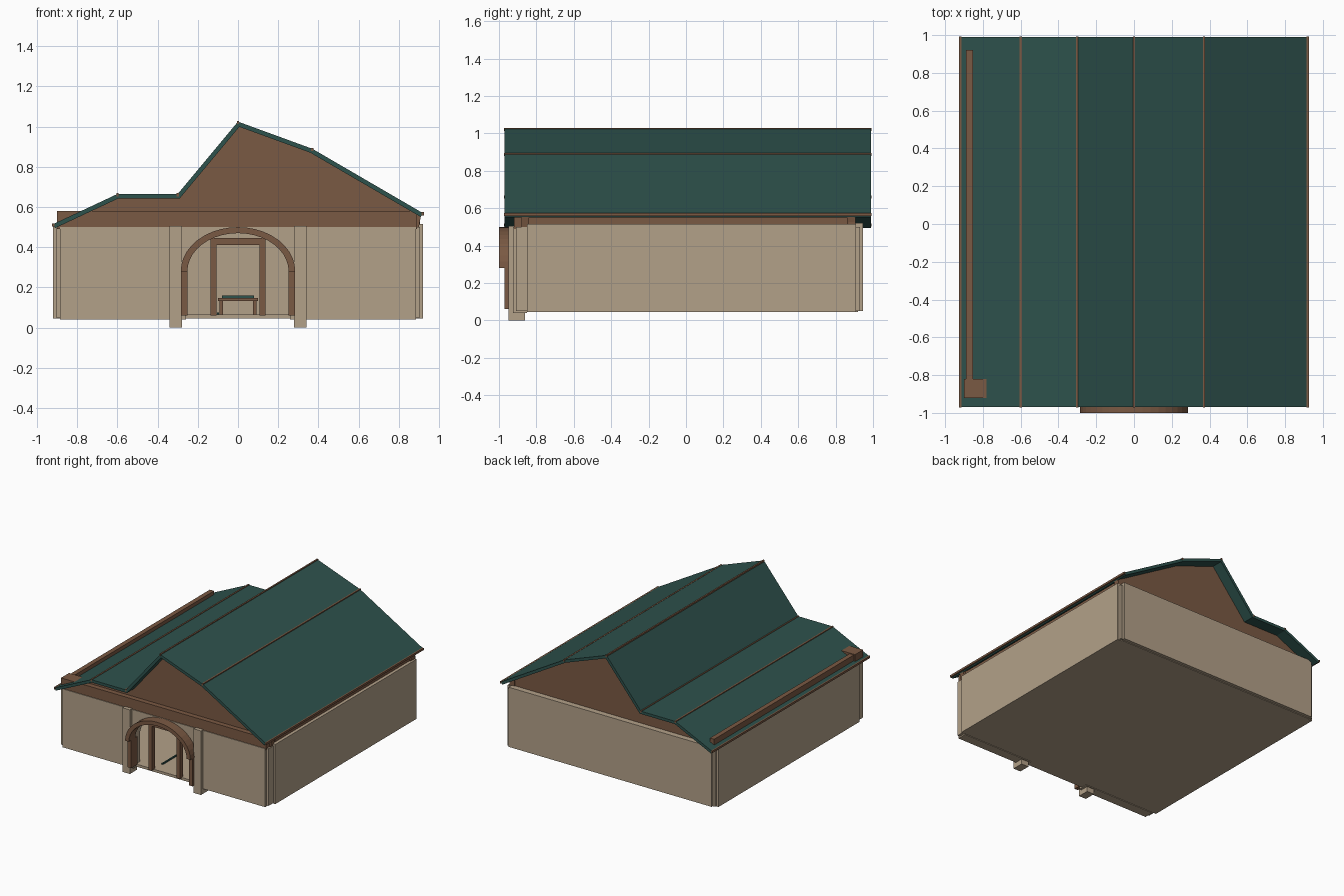
import bpy, bmesh, math
from mathutils import Vector

if "Cube" in bpy.data.objects:
    bpy.data.objects.remove(bpy.data.objects["Cube"], do_unlink=True)


def material(name, rgb):
    m = bpy.data.materials.new(name)
    m.use_nodes = True
    m.diffuse_color = (*rgb, 1)
    m.node_tree.nodes["Principled BSDF"].inputs["Base Color"].default_value = (*rgb, 1)
    return m


PLASTER = material("beige plaster", (0.45, 0.355, 0.25))
WOOD = material("brown wood", (0.195, 0.1, 0.056))
GREEN = material("dark green roofing", (0.027, 0.084, 0.073))


def prism(name, profile, y0, y1, mat):
    """Extrude an (x, z) outline along y."""
    bm = bmesh.new()
    face = bm.faces.new([bm.verts.new((x, y0, z)) for x, z in profile])
    top = bmesh.ops.extrude_face_region(bm, geom=[face])["geom"]
    bmesh.ops.translate(bm, vec=(0, y1 - y0, 0),
                        verts=[v for v in top if isinstance(v, bmesh.types.BMVert)])
    bmesh.ops.recalc_face_normals(bm, faces=bm.faces)
    mesh = bpy.data.meshes.new(name)
    bm.to_mesh(mesh)
    bm.free()
    mesh.materials.append(mat)
    ob = bpy.data.objects.new(name, mesh)
    bpy.context.collection.objects.link(ob)
    return ob


def box(name, x0, x1, y0, y1, z0, z1, mat):
    return prism(name, [(x0, z0), (x1, z0), (x1, z1), (x0, z1)], y0, y1, mat)


def pair(name, x0, x1, *rest):
    """Matching boxes on the left (+x) and right (-x)."""
    box("left_" + name, x0, x1, *rest)
    box("right_" + name, -x1, -x0, *rest)


def arc(rx, rz, cz, n=20):
    return [(-rx * math.cos(math.pi * i / n), cz + rz * math.sin(math.pi * i / n))
            for i in range(n + 1)]


# Floor and walls, front wall with an arched opening
box("floor", -0.885, 0.885, -0.9, 0.92, 0.045, 0.065, PLASTER)
opening = [(-0.26, 0.04)] + arc(0.26, 0.2, 0.28) + [(0.26, 0.04)]
prism("front_wall", [(-0.885, 0.5), (-0.885, 0.04)] + opening + [(0.885, 0.04), (0.885, 0.5)],
      -0.925, -0.85, PLASTER)
box("back_wall", -0.885, 0.885, 0.87, 0.945, 0.05, 0.52, PLASTER)
pair("side_wall", 0.85, 0.92, -0.85, 0.91, 0.045, 0.515, PLASTER)
pair("front_corner_post", 0.86, 0.905, -0.91, -0.84, 0.05, 0.5, PLASTER)
pair("back_corner_post", 0.86, 0.905, 0.88, 0.93, 0.05, 0.5, PLASTER)

# Entrance pillars and arch
pair("entrance_pillar", 0.278, 0.342, -0.95, -0.86, 0, 0.505, PLASTER)
prism("entrance_arch", arc(0.285, 0.22, 0.28) + arc(0.252, 0.19, 0.28)[::-1], -1.0, -0.92, WOOD)
pair("arch_leg", 0.252, 0.283, -0.97, -0.89, 0.06, 0.28, WOOD)

# Door frame
pair("door_post", 0.108, 0.138, -0.92, -0.88, 0.06, 0.41, WOOD)
box("door_lintel", -0.138, 0.138, -0.92, -0.88, 0.41, 0.445, WOOD)

# Table with a runner inside
box("table_top", -0.1, 0.1, 0.2, 0.5, 0.132, 0.148, WOOD)
for y in (0.22, 0.46):
    pair("table_leg", 0.075, 0.092, y, y + 0.02, 0.065, 0.132, WOOD)
box("table_runner", -0.08, 0.08, 0.25, 0.45, 0.148, 0.16, GREEN)
box("floor_strip", -0.105, -0.095, -0.8, -0.58, 0.065, 0.075, GREEN)

# Roof: a folded sheet of even thickness
ridge = [Vector(p) for p in ((-0.92, 0.515), (-0.6, 0.665), (-0.3, 0.665),
                             (0, 1.025), (0.37, 0.89), (0.92, 0.57))]


def inset(points, t):
    """Offset the folded line downwards with mitred corners."""
    out = []
    for i, p in enumerate(points):
        a = (p - points[max(i - 1, 0)]).normalized()
        b = (points[min(i + 1, len(points) - 1)] - p).normalized()
        a, b = (a if a.length else b), (b if b.length else a)
        na, nb = Vector((a.y, -a.x)), Vector((b.y, -b.x))
        n = (na + nb).normalized()
        out.append(p + n * t / n.dot(na))
    return out


under = inset(ridge, 0.022)
prism("roof", ridge + under[::-1], -0.97, 0.99, GREEN)

# Thin battens along the folds and eaves
for i, p in enumerate(ridge):
    box(f"roof_batten_{i + 1}", p.x - 0.006, p.x + 0.006, -0.972, 0.992,
        p.y - 0.012, p.y + 0.004, WOOD)

# Gables below the roof
gable = [(0.9, 0.5), (-0.89, 0.5)] + [tuple(p) for p in inset(ridge, 0.02)]
prism("front_gable", gable, -0.88, -0.84, WOOD)
prism("back_gable", gable, 0.86, 0.9, WOOD)

# Beams on top of the walls
box("front_beam", -0.9, 0.89, -0.92, -0.82, 0.49, 0.58, WOOD)
box("right_beam", -0.89, -0.853, -0.82, 0.92, 0.51, 0.575, WOOD)
box("left_beam", 0.86, 0.895, -0.82, 0.87, 0.51, 0.555, WOOD)
box("left_beam_end", 0.86, 0.905, 0.87, 0.905, 0.515, 0.57, WOOD)
